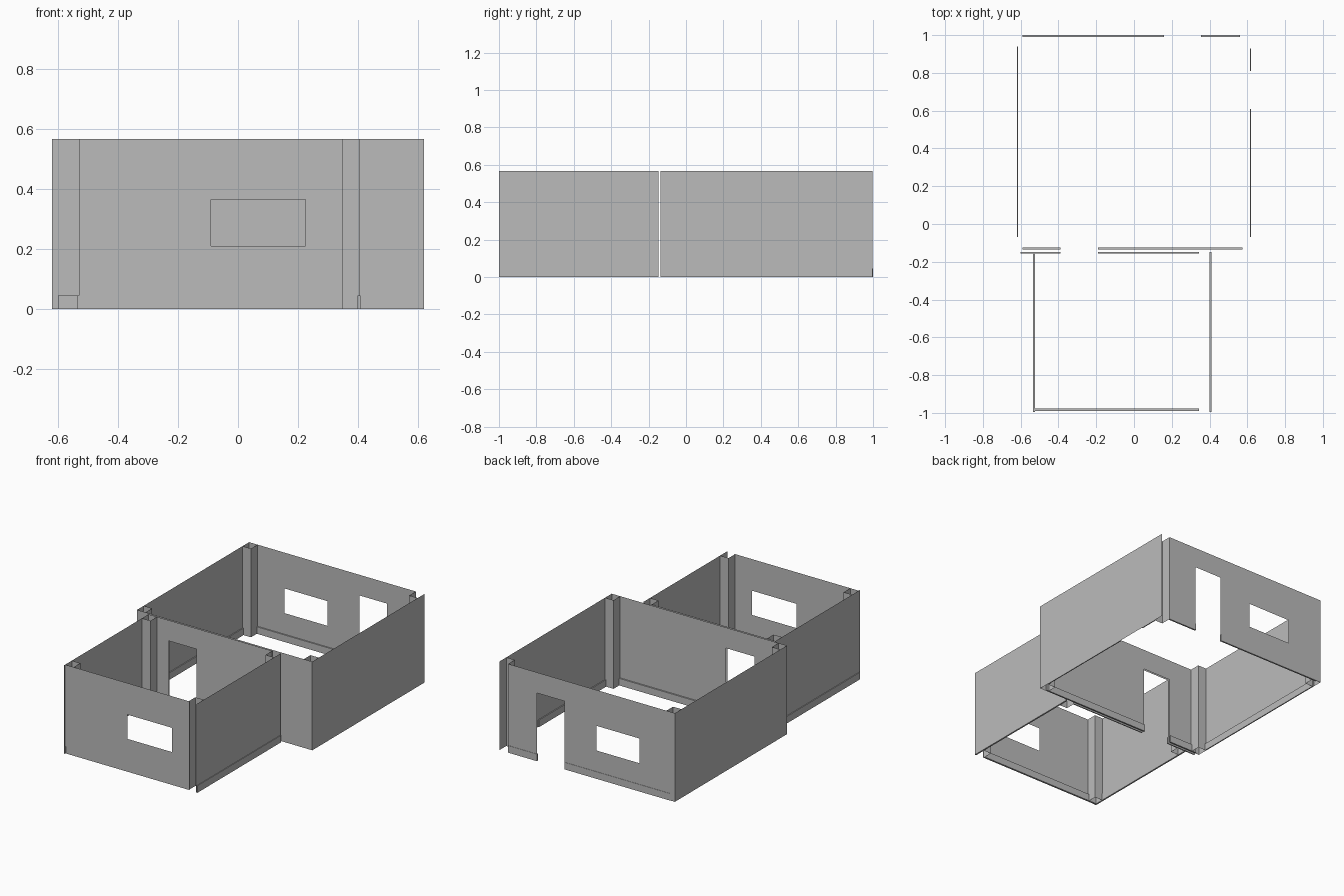
import bpy, bmesh
from mathutils import Vector

cube = bpy.data.objects.get("Cube")
if cube:
    bpy.data.objects.remove(cube, do_unlink=True)

GREY = (0.5, 0.5, 0.5, 1.0)
mat = bpy.data.materials.new("plain_grey")
mat.use_nodes = True
mat.diffuse_color = GREY
mat.node_tree.nodes["Principled BSDF"].inputs["Base Color"].default_value = GREY

HEIGHT = 0.567
SKIRT = 0.045
DOOR = 0.435


def finish(name, bm):
    bmesh.ops.remove_doubles(bm, verts=bm.verts, dist=1e-5)
    mesh = bpy.data.meshes.new(name)
    bm.to_mesh(mesh)
    bm.free()
    mesh.materials.append(mat)
    obj = bpy.data.objects.new(name, mesh)
    bpy.context.collection.objects.link(obj)


def wall(name, axis, pos, start, end, holes=()):
    """Thin upright sheet running along an axis; holes are (a, b, low, high)."""
    bm = bmesh.new()
    us = sorted({start, end, *[u for h in holes for u in h[:2]]})
    zs = sorted({0.0, HEIGHT, *[z for h in holes for z in h[2:]]})
    for a, b in zip(us, us[1:]):
        for low, high in zip(zs, zs[1:]):
            u, z = (a + b) / 2, (low + high) / 2
            if any(h[0] < u < h[1] and h[2] < z < h[3] for h in holes):
                continue
            corners = [(a, low), (b, low), (b, high), (a, high)]
            bm.faces.new([bm.verts.new((p, pos, q) if axis == "x" else (pos, p, q))
                          for p, q in corners])
    finish(name, bm)


def skirting(name, axis, lo, hi, *runs):
    """Low solid strips between lo and hi across the wall, one per run."""
    bm = bmesh.new()
    for a, b in runs:
        size = Vector((b - a, hi - lo, SKIRT))
        mid = Vector(((a + b) / 2, (lo + hi) / 2, SKIRT / 2))
        if axis == "y":
            size, mid = size.yxz, mid.yxz
        for v in bmesh.ops.create_cube(bm, size=1)["verts"]:
            v.co = Vector(p * s for p, s in zip(v.co, size)) + mid
    finish(name, bm)


def post(name, x, y, sx, sy):
    """Corner boxing: two sheets cutting off the corner, hollow on top."""
    bm = bmesh.new()
    path = [(x + sx * 0.06, y), (x + sx * 0.06, y + sy * 0.067), (x, y + sy * 0.067)]
    for p, q in zip(path, path[1:]):
        bm.faces.new([bm.verts.new(c) for c in
                      ((*p, 0), (*q, 0), (*q, HEIGHT), (*p, HEIGHT))])
    finish(name, bm)


# Back room
W, N, S = 0.62, 0.998, -0.135
wall("back_room_rear_wall", "x", N, -W, 0.56,
     [(0.16, 0.355, 0, DOOR), (-0.37, -0.065, 0.18, 0.338)])
wall("back_room_dividing_wall", "x", S, -W, W, [(-0.39, -0.19, 0, DOOR)])
wall("back_room_right_wall", "y", -W, S, N)
wall("back_room_left_wall", "y", W, S, N)
skirting("back_room_rear_skirting", "x", 0.99, 1.0, (-0.59, 0.16), (0.355, 0.56))
skirting("back_room_dividing_skirting", "x", S + 0.001, S + 0.01,
         (-0.59, -0.39), (-0.19, 0.575))
skirting("back_room_right_skirting", "y", -W + 0.001, -W + 0.007, (-0.07, 0.94))
skirting("back_room_left_skirting", "y", W - 0.007, W - 0.001,
         (-0.07, 0.61), (0.81, 0.93))
for side, sx in (("right", 1), ("left", -1)):
    post("back_room_rear_post_" + side, -sx * W, N, sx, -1)
    post("back_room_front_post_" + side, -sx * W, S, sx, 1)

# Front room
L, R, F, B = -0.53, 0.405, -0.99, -0.147
wall("front_room_front_wall", "x", F, L, 0.35, [(-0.09, 0.225, 0.21, 0.365)])
wall("front_room_dividing_wall", "x", B, L, 0.35, [(-0.39, -0.19, 0, DOOR)])
wall("front_room_right_wall", "y", L, -1.0, B)
wall("front_room_left_wall", "y", R, -1.0, B)
skirting("front_room_front_skirting", "x", F + 0.001, F + 0.012, (L, 0.345))
skirting("front_room_dividing_skirting", "x", B - 0.008, B - 0.001,
         (-0.60, -0.39), (-0.19, 0.345))
skirting("front_room_right_skirting", "y", L - 0.005, L + 0.005, (-0.995, B))
skirting("front_room_left_skirting", "y", R - 0.006, R + 0.004, (-0.995, B))
for side, x, sx in (("right", L, 1), ("left", R, -1)):
    post("front_room_front_post_" + side, x, F, sx, 1)
    post("front_room_rear_post_" + side, x, B, sx, -1)
